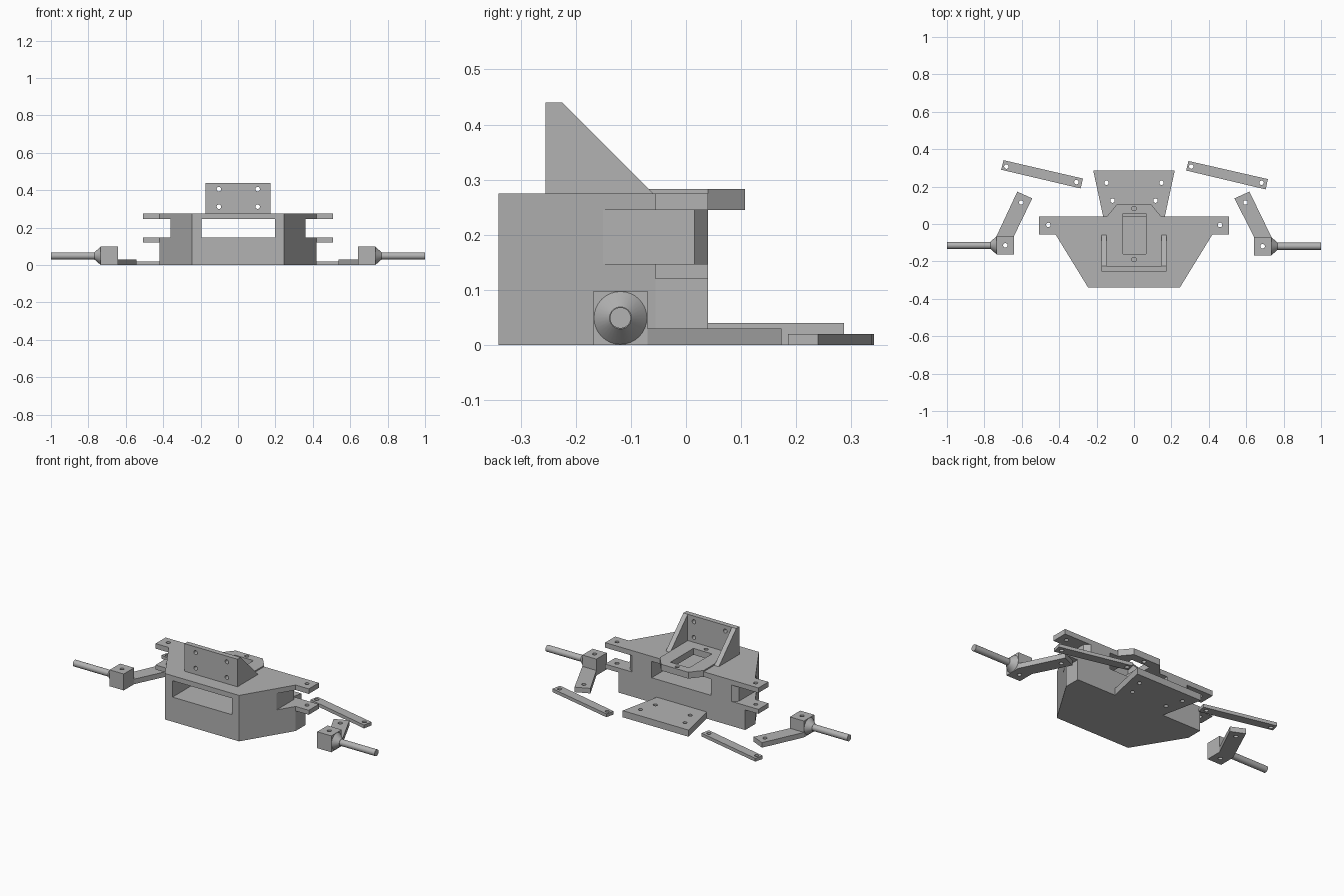
import bpy, bmesh, math
from mathutils import Matrix, Vector

if "Cube" in bpy.data.objects:
    bpy.data.objects.remove(bpy.data.objects["Cube"])

grey = bpy.data.materials.new("plain_grey")
grey.diffuse_color = (0.45, 0.45, 0.45, 1)
grey.use_nodes = True
grey.node_tree.nodes["Principled BSDF"].inputs["Base Color"].default_value = grey.diffuse_color


def finish(name, bm):
    bmesh.ops.recalc_face_normals(bm, faces=bm.faces)
    me = bpy.data.meshes.new(name)
    bm.to_mesh(me)
    bm.free()
    me.materials.append(grey)
    ob = bpy.data.objects.new(name, me)
    bpy.context.scene.collection.objects.link(ob)
    return ob


def prism(name, pts, lo, hi, axis="z"):
    """Extrude an outline: xy along z, or yz along x."""
    place = (lambda a, b, c: (a, b, c)) if axis == "z" else (lambda a, b, c: (c, a, b))
    bm = bmesh.new()
    face = bm.faces.new([bm.verts.new(place(a, b, lo)) for a, b in pts])
    ext = bmesh.ops.extrude_face_region(bm, geom=[face])
    vs = [g for g in ext["geom"] if isinstance(g, bmesh.types.BMVert)]
    bmesh.ops.translate(bm, verts=vs, vec=place(0, 0, hi - lo))
    return finish(name, bm)


def box(name, x0, x1, y0, y1, z0, z1):
    return prism(name, [(x0, y0), (x1, y0), (x1, y1), (x0, y1)], z0, z1)


def rod(name, centre, length, axis, r1, r2=None, sides=32):
    bm = bmesh.new()
    rot = Vector((0, 0, 1)).rotation_difference(Vector(axis)).to_matrix().to_4x4()
    bmesh.ops.create_cone(bm, cap_ends=True, segments=sides, radius1=r1,
                          radius2=r1 if r2 is None else r2, depth=length,
                          matrix=Matrix.Translation(centre) @ rot)
    return finish(name, bm)


def combine(ob, tool, op="DIFFERENCE"):
    mod = ob.modifiers.new("cut", "BOOLEAN")
    mod.operation, mod.solver, mod.object = op, "EXACT", tool
    dg = bpy.context.evaluated_depsgraph_get()
    me = bpy.data.meshes.new_from_object(ob.evaluated_get(dg))
    ob.modifiers.clear()
    ob.data = me
    bpy.data.objects.remove(tool)


def drill(ob, spots, z0=-0.1, z1=0.6, r=0.012):
    for x, y in spots:
        combine(ob, rod("drill", (x, y, (z0 + z1) / 2), z1 - z0, (0, 0, 1), r, sides=20))


def smooth(ob):
    bpy.ops.object.select_all(action="DESELECT")
    ob.select_set(True)
    bpy.context.view_layer.objects.active = ob
    bpy.ops.object.shade_smooth_by_angle(angle=math.radians(30))


# Main body with side flanges
half = [(0.245, -0.34), (0.42, -0.055), (0.507, -0.055), (0.507, 0.04)]
body = prism("main_body", half + [(-x, y) for x, y in reversed(half)], 0, 0.275)

# Raised deck overhanging the back
deck = [(0.145, -0.24), (0.145, 0.04), (0.09, 0.107)]
combine(body, prism("deck", deck + [(-x, y) for x, y in reversed(deck)], 0.245, 0.283), "UNION")

# Space below the flanges and notch between them
for s in (-1, 1):
    combine(body, box("under_flange", *sorted((s * 0.42, s * 0.7)), -0.1, 0.1, -0.1, 0.12))
    notch = [(0.361, -0.25), (0.361, 0.015), (0.33, 0.04), (0.33, 0.1), (0.7, 0.1), (0.7, -0.25)]
    combine(body, prism("notch", [(s * x, y) for x, y in notch], 0.147, 0.245))

# Through window, deck slot and screw holes
combine(body, box("window", -0.195, 0.199, -0.5, 0.2, 0.147, 0.245))
combine(body, box("slot", -0.06, 0.063, -0.16, 0.057, 0.2, 0.4))
drill(body, [(0, 0.083), (0, -0.19)], z0=0.2)
drill(body, [(-0.458, -0.005), (0.46, -0.005)])

# Upright mounting plate with gussets
plate = box("mounting_plate", -0.175, 0.175, -0.255, -0.225, 0.275, 0.44)
for x in (-0.102, 0.105):
    for z in (0.312, 0.406):
        combine(plate, rod("drill", (x, -0.24, z), 0.2, (0, 1, 0), 0.012, sides=20))
for s, side in ((-1, "left"), (1, "right")):
    prism("gusset_" + side, [(-0.225, 0.275), (-0.06, 0.275), (-0.225, 0.44)],
          *sorted((s * 0.146, s * 0.175)), axis="x")

# Flat rear plate
rear = prism("rear_plate", [(-0.165, 0.04), (0.165, 0.04), (0.218, 0.287), (-0.218, 0.287)], 0, 0.04)
drill(rear, [(-0.147, 0.22), (0.147, 0.22), (-0.115, 0.125), (0.115, 0.125)])

# Steering knuckles: block, cone, axle and arm
for s, side, yc in ((-1, "left", -0.114), (1, "right", -0.119)):
    block = box("knuckle_" + side, *sorted((s * 0.642, s * 0.735)),
                yc - 0.049, yc + 0.049, 0, 0.098)
    drill(block, [(s * 0.688, yc)])
    smooth(rod("axle_cone_" + side, (s * 0.751, yc, 0.049), 0.032, (s, 0, 0), 0.048, 0.02))
    smooth(rod("axle_" + side, (s * 0.88, yc, 0.049), 0.24, (s, 0, 0), 0.019))
    y = yc + 0.049
    shift = 0.007 if s < 0 else 0
    arm = prism("steering_arm_" + side,
                [(s * (px + shift * k), py) for px, py, k in
                 ((0.642, y, 0), (0.735, y, 0), (0.617, 0.173, 1), (0.537, 0.137, 1))], 0, 0.03)
    drill(arm, [(s * (0.596 + shift), 0.115)])

# Tie rods lying on the ground
links = (("left", [(-0.71, 0.29), (-0.285, 0.19), (-0.273, 0.243), (-0.697, 0.341)],
          [(-0.682, 0.307), (-0.308, 0.224)]),
         ("right", [(0.279, 0.286), (0.704, 0.185), (0.716, 0.24), (0.291, 0.337)],
          [(0.306, 0.307), (0.682, 0.22)]))
for side, outline, holes in links:
    drill(prism("tie_rod_" + side, outline, 0, 0.02), holes)
